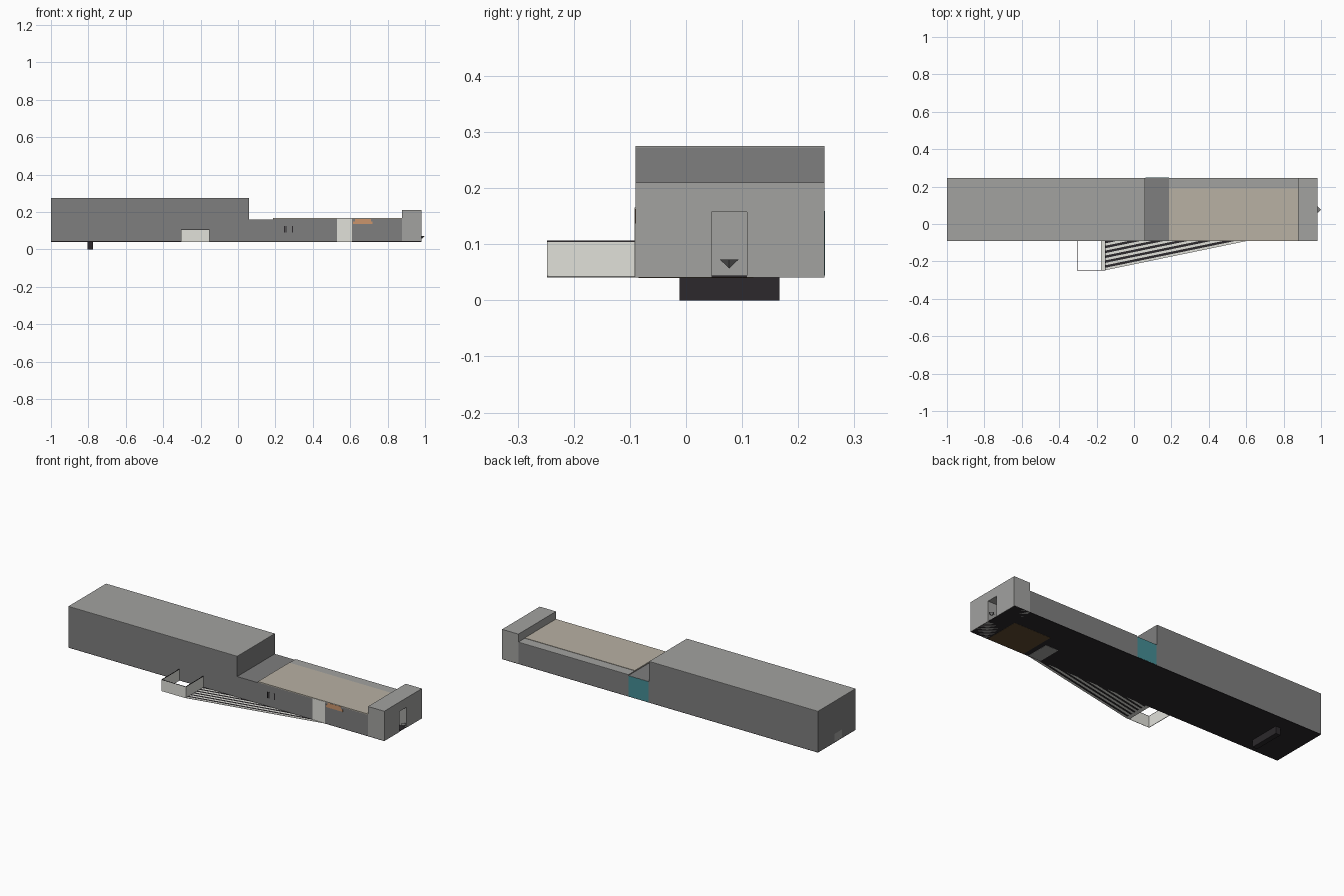
import bpy, bmesh

if "Cube" in bpy.data.objects:
    bpy.data.objects.remove(bpy.data.objects["Cube"])

def mat(name, r, g, b):
    m = bpy.data.materials.new(name)
    m.diffuse_color = (r, g, b, 1)
    m.use_nodes = True
    m.node_tree.nodes["Principled BSDF"].inputs["Base Color"].default_value = m.diffuse_color
    return m

DARK = mat("dark_base", 0.025, 0.022, 0.025)
WALL = mat("wall_grey", 0.21, 0.21, 0.21)
LIGHT = mat("light_grey", 0.36, 0.36, 0.35)
PALE = mat("pale_panel", 0.75, 0.75, 0.70)
BEIGE = mat("beige_roof", 0.48, 0.44, 0.37)
TEAL = mat("teal_glass", 0.06, 0.27, 0.30)
ORANGE = mat("orange", 0.60, 0.30, 0.15)
BROWN = mat("brown_floor", 0.12, 0.07, 0.03)

def prism(name, pts, z0, z1, m):
    """Extrude a plan outline from z0 to z1."""
    bm = bmesh.new()
    f = bm.faces.new([bm.verts.new((x, y, z0)) for x, y in pts])
    top = bmesh.ops.extrude_face_region(bm, geom=[f])["geom"]
    bmesh.ops.translate(bm, vec=(0, 0, z1 - z0),
                        verts=[v for v in top if isinstance(v, bmesh.types.BMVert)])
    bmesh.ops.recalc_face_normals(bm, faces=bm.faces)
    me = bpy.data.meshes.new(name)
    bm.to_mesh(me)
    bm.free()
    ob = bpy.data.objects.new(name, me)
    bpy.context.collection.objects.link(ob)
    me.materials.append(m)
    return ob

def box(name, x, y, z, m):
    return prism(name, [(x[0], y[0]), (x[1], y[0]), (x[1], y[1]), (x[0], y[1])], z[0], z[1], m)

Y = (-0.09, 0.247)
F = 0.041  # floor level

# floor slab and support under the long hall
box("floor_slab", (-1, 0.978), Y, (F, 0.044), DARK)
box("support_block", (-0.805, -0.775), (-0.012, 0.167), (0, F), DARK)
box("brown_floor_patch", (0.64, 0.87), (-0.085, 0.12), (0.0402, F), BROWN)
box("pale_floor_patch", (0.53, 0.61), (-0.085, 0.05), (0.0402, F), LIGHT)

# tall hall with a lighter roof sheet
box("tall_hall", (-1, 0.058), Y, (0.044, 0.272), WALL)
box("tall_roof", (-1, 0.058), Y, (0.272, 0.275), LIGHT)
box("west_door", (-1.0, -0.998), (0.03, 0.10), (0.046, 0.09), LIGHT)

# connecting link and low wing
box("link", (0.058, 0.188), Y, (0.044, 0.160), WALL)
box("link_window", (0.062, 0.186), (0.247, 0.248), (0.044, 0.159), TEAL)
box("low_wing", (0.188, 0.878), Y, (0.044, 0.162), WALL)
box("wing_roof", (0.188, 0.878), (-0.09, 0.19), (0.162, 0.167), BEIGE)
box("wing_roof_edge", (0.188, 0.878), (0.19, 0.247), (0.162, 0.165), LIGHT)

# panels on the front of the low wing
box("pale_front_panel", (0.53, 0.61), (-0.0915, -0.09), (F, 0.165), PALE)
prism_y = [("orange_window_low", 0.615, 0.72, 0.137, 0.15),
           ("orange_window_high", 0.625, 0.71, 0.15, 0.163)]
for n, x0, x1, z0, z1 in prism_y:
    box(n, (x0, x1), (-0.091, -0.09), (z0, z1), ORANGE)
for i, x in enumerate((0.245, 0.255, 0.29)):
    box(f"front_slit_{i}", (x, x + 0.005), (-0.091, -0.09), (0.09, 0.125), DARK)

# end portal: two piers, lintel, back wall around a tall doorway
X = (0.878, 0.98)
D = (0.045, 0.109)
box("portal_pier_front", X, (Y[0], D[0]), (F, 0.21), LIGHT)
box("portal_pier_back", X, (D[1], Y[1]), (F, 0.21), LIGHT)
box("portal_lintel", X, D, (0.157, 0.21), LIGHT)
box("portal_inner_door", (0.878, 0.882), D, (0.044, 0.157), LIGHT)

# small pointed marker hanging beside the portal
bpy.ops.mesh.primitive_cone_add(vertices=4, radius1=0.0, radius2=0.017, depth=0.016,
                                location=(0.983, 0.077, 0.065))
bpy.context.object.name = "pointed_marker"
bpy.context.object.data.materials.append(WALL)

# landing parapet: a thin U of pale panels with dark caps
P = (F, 0.104)
parts = [("left", (-0.306, -0.303), (-0.247, -0.09)),
         ("front", (-0.306, -0.153), (-0.248, -0.246)),
         ("right", (-0.156, -0.153), (-0.247, -0.09))]
for n, x, y in parts:
    box(f"parapet_{n}", x, y, P, PALE)
    box(f"parapet_cap_{n}", x, y, (0.104, 0.1065), DARK)

# tapering striped steps, bands parallel to the outer slanted edge
slope = 0.157 / 0.76
band = 0.157 / 12
XL, YT = -0.153, -0.09
for i in range(12):
    a = -0.247 + i * band
    b = a + band
    pts = [(XL, a), (XL + (YT - a) / slope, YT)]
    if YT - b > 1e-5:
        pts.append((XL + (YT - b) / slope, YT))
    pts.append((XL, min(b, YT)))
    box_mat = DARK if i % 2 else PALE
    prism(f"step_band_{i}", pts, F, 0.0435, box_mat)
box("step_end_strip", (-0.176, -0.153), (-0.245, -0.09), (F, 0.0435), PALE)
